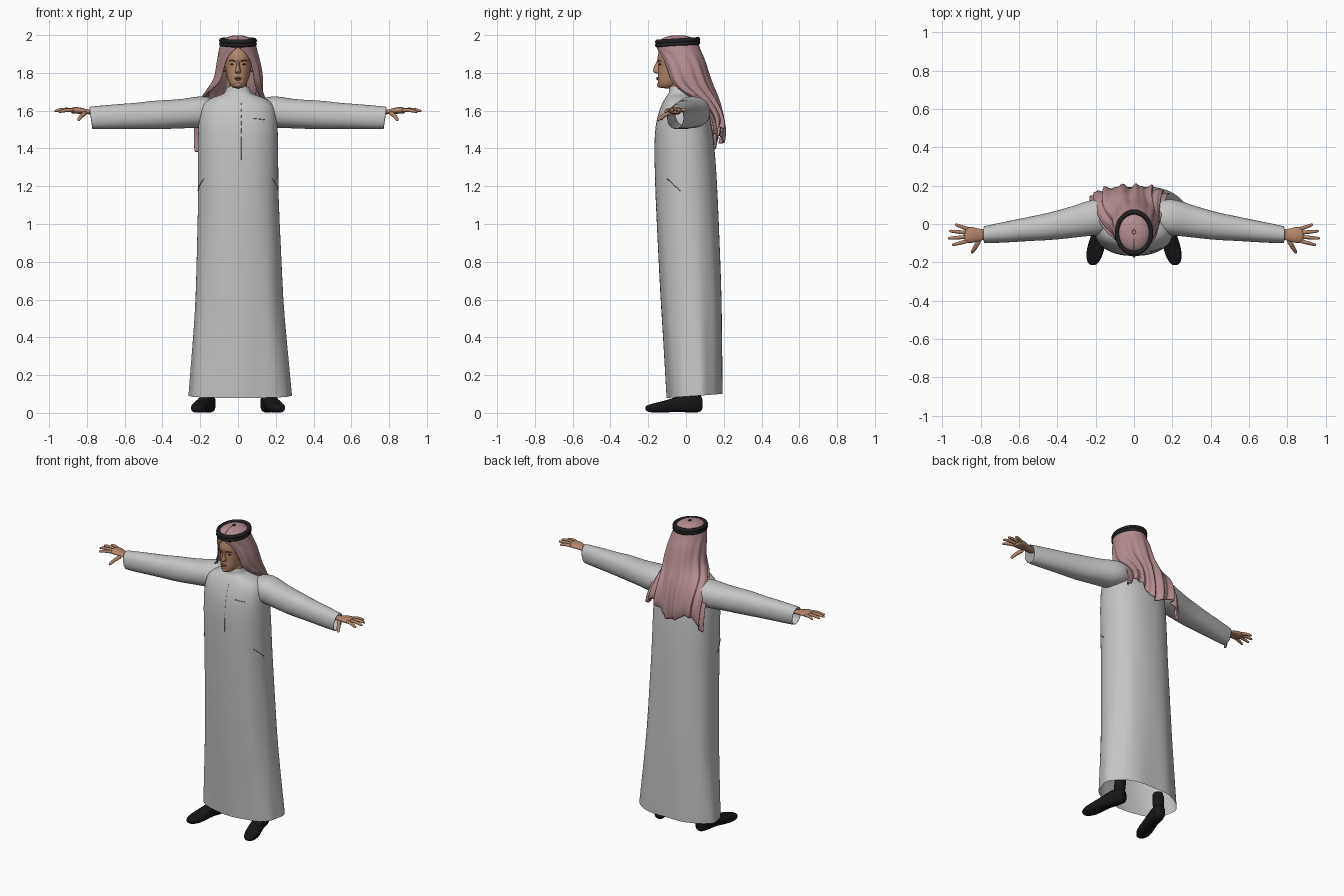
import bpy, bmesh
from math import sin, cos, pi, radians
from mathutils import Vector

if "Cube" in bpy.data.objects:
    bpy.data.objects.remove(bpy.data.objects["Cube"])


def material(name, r, g, b):
    m = bpy.data.materials.new(name)
    m.use_nodes = True
    m.diffuse_color = (r, g, b, 1)
    node = m.node_tree.nodes["Principled BSDF"]
    node.inputs["Base Color"].default_value = (r, g, b, 1)
    node.inputs["Roughness"].default_value = 0.8
    return m


CLOTH = material("pale robe cloth", 0.56, 0.56, 0.56)
SEAM = material("seam grey", 0.2, 0.2, 0.2)
PINK = material("dusty pink cloth", 0.46, 0.27, 0.28)
SKIN = material("tan skin", 0.45, 0.24, 0.15)
LIP = material("lip brown", 0.33, 0.14, 0.1)
BLACK = material("black leather", 0.008, 0.008, 0.009)
CORD = material("black cord", 0.015, 0.015, 0.015)
BROWN = material("dark brown hair", 0.04, 0.025, 0.018)


def finish(ob, mat, mirror=False, levels=1, thick=0):
    ob.data.materials.append(mat)
    for f in ob.data.polygons:
        f.use_smooth = True
    if mirror:
        ob.modifiers.new("Mirror", "MIRROR").use_mirror_merge = False
    if thick:
        ob.modifiers.new("Solidify", "SOLIDIFY").thickness = thick
    if levels:
        sub = ob.modifiers.new("Subdivision", "SUBSURF")
        sub.levels = sub.render_levels = levels
    return ob


def loft(name, rings, mat, closed=True, caps=True, **kw):
    """Skin a list of equal-length point rings."""
    bm = bmesh.new()
    rows = [[bm.verts.new(p) for p in r] for r in rings]
    n = len(rows[0])
    for a, b in zip(rows, rows[1:]):
        for i in range(n if closed else n - 1):
            j = (i + 1) % n
            bm.faces.new((a[i], a[j], b[j], b[i]))
    if caps:
        bm.faces.new(rows[0][::-1])
        bm.faces.new(rows[-1])
    bmesh.ops.recalc_face_normals(bm, faces=bm.faces)
    me = bpy.data.meshes.new(name)
    bm.to_mesh(me)
    bm.free()
    ob = bpy.data.objects.new(name, me)
    bpy.context.collection.objects.link(ob)
    return finish(ob, mat, **kw)


def ring(c, a, b, n=16, power=2.0):
    """Superellipse about c with half-axis vectors a and b."""
    pts = []
    for i in range(n):
        t = 2 * pi * i / n
        u, v = cos(t), sin(t)
        u = (abs(u) ** (2 / power)) * (1 if u > 0 else -1)
        v = (abs(v) ** (2 / power)) * (1 if v > 0 else -1)
        pts.append(Vector(c) + Vector(a) * u + Vector(b) * v)
    return pts


def level(z, w, yf, yb, n=24, power=2.0, cx=0):
    return ring((cx, (yf + yb) / 2, z), (w, 0, 0), (0, (yb - yf) / 2, 0), n, power)


def tube(name, pts, radii, mat, n=8, flat=1.0, **kw):
    """Tapered tube through points, optionally flattened in height."""
    pts = [Vector(p) for p in pts]
    rings = []
    for i, p in enumerate(pts):
        d = (pts[min(i + 1, len(pts) - 1)] - pts[max(i - 1, 0)]).normalized()
        up = Vector((0, 0, 1)) if abs(d.z) < 0.9 else Vector((0, 1, 0))
        side = d.cross(up).normalized()
        rings.append(ring(p, side * radii[i], side.cross(d) * radii[i] * flat, n))
    return loft(name, rings, mat, **kw)


# Robe body: height, half width, front y, back y
robe_rows = [(0.09, .272, -.10, .197), (0.12, .27, -.102, .197), (0.4, .247, -.12, .193),
             (0.6, .232, -.135, .19), (0.85, .224, -.148, .18), (1.15, .212, -.163, .168),
             (1.35, .214, -.168, .157), (1.48, .212, -.167, .143), (1.56, .208, -.155, .13),
             (1.62, .2, -.135, .112), (1.66, .165, -.115, .085), (1.682, .1, -.1, .05),
             (1.69, .068, -.09, .025), (1.72, .062, -.09, .02), (1.725, .058, -.086, .016)]
robe_rings = []
for z, w, yf, yb in robe_rows:
    k = max(0, 1 - z / 1.3)
    pts = level(z, w, yf, yb, 40, 2.3, 0.012 * k)
    mid = Vector((0, (yf + yb) / 2, z))
    for i, p in enumerate(pts):
        t = 2 * pi * i / 40
        fold = 1 + 0.022 * k * sin(7 * t + 2 * z) + 0.012 * k * sin(11 * t - 3 * z)
        pts[i] = mid + (p - mid) * fold
        pts[i].z = z + (0.012 * sin(t - pi) * -1 * k if z < 0.3 else 0)
    robe_rings.append(pts)
robe = loft("robe_body", robe_rings, CLOTH, caps=False)

# Sleeves: x, centre y, centre z, half depth, half height
sleeve_rows = [(.10, .035, 1.6, .075, .06), (.17, .037, 1.597, .095, .082),
               (.22, .033, 1.59, .096, .085), (.28, .02, 1.585, .088, .078),
               (.36, .002, 1.58, .08, .077), (.45, -.014, 1.577, .072, .077),
               (.52, -.022, 1.572, .066, .07), (.6, -.033, 1.57, .06, .068),
               (.7, -.046, 1.565, .053, .064), (.775, -.055, 1.562, .046, .06),
               (.783, -.056, 1.562, .044, .058), (.77, -.055, 1.562, .042, .055)]
loft("sleeves", [ring((x + 0.0, y, z), (0, dy, 0), (0.008, 0, dz), 20, 2.2)
                 for x, y, z, dy, dz in sleeve_rows], CLOTH, caps=False, mirror=True)


# Seams laid on the robe surface by casting rays at it
bpy.context.view_layer.update()
graph = bpy.context.evaluated_depsgraph_get()
robe_eval = robe.evaluated_get(graph)


def seam(name, a, b, direction, r=0.0022, mirror=False):
    d, pts = Vector(direction), []
    for i in range(9):
        o = Vector(a).lerp(Vector(b), i / 8) - d
        hit, loc, _, _ = robe_eval.ray_cast(o, d)
        if hit:
            pts.append(loc)
    if len(pts) > 2:
        tube(name, pts, [r] * len(pts), SEAM, n=6, levels=0, mirror=mirror)


seam("chest_placket_seam", (0.018, 0, 1.64), (0.018, 0, 1.34), (0, 1, 0), 0.001)
seam("chest_pocket_seam", (.08, 0, 1.56), (.14, 0, 1.553), (0, 1, 0))
seam("side_pocket_seams", (0, -.1, 1.24), (0, -.03, 1.175), (-1, 0, 0), mirror=True)

# Hands: palm, four fingers and thumb
tube("palms", [(.74, -.053, 1.585), (.785, -.055, 1.592), (.815, -.057, 1.597),
               (.85, -.058, 1.602), (.875, -.056, 1.601), (.885, -.055, 1.6)],
     [.026, .027, .036, .045, .043, .03], SKIN, n=12, flat=0.42, mirror=True)
fingers = {"index": ((.865, -.088, 1.602), (.95, -.11, 1.592)),
           "middle": ((.87, -.067, 1.603), (.972, -.075, 1.598)),
           "ring": ((.87, -.046, 1.602), (.966, -.036, 1.6)),
           "little": ((.86, -.028, 1.6), (.935, -.002, 1.6)),
           "thumb": ((.805, -.082, 1.59), (.847, -.152, 1.548))}
for name, (a, b) in fingers.items():
    a, b = Vector(a), Vector(b)
    r = 0.013 if name == "thumb" else 0.0108
    tube(name + "_fingers", [a.lerp(b, t) + Vector((0, 0, 0.006 * sin(pi * t)))
                             for t in (0, .3, .6, .9, 1)],
         [r * 1.1, r, r * .95, r * .8, r * .4], SKIN, mirror=True)

# Neck and head: height, half width, front y, back y
tube("neck", [(0, -.03, 1.66), (0, -.038, 1.7), (0, -.05, 1.78)], [.05, .05, .052], SKIN, n=16)
head_rows = [(1.718, .018, -.132, -.07), (1.724, .032, -.143, -.06), (1.74, .045, -.149, -.03),
             (1.765, .056, -.15, .02), (1.79, .063, -.148, .04), (1.82, .068, -.147, .05),
             (1.848, .07, -.146, .058), (1.866, .071, -.153, .06), (1.9, .072, -.15, .06),
             (1.94, .068, -.138, .05), (1.96, .05, -.11, .02)]
loft("head", [level(*r, power=2.25) for r in head_rows], SKIN)

# Nose: height, half width, tip y
loft("nose", [ring((0, -.135, z), (w, 0, 0), (0, -.135 - y, 0), 12)
              for z, w, y in [(1.796, .009, -.155), (1.8, .017, -.167), (1.808, .018, -.178),
                              (1.816, .014, -.179), (1.835, .01, -.168),
                              (1.858, .009, -.157), (1.872, .008, -.148)]], SKIN)


def blob(name, c, s, mat, mirror=False):
    loft(name, [ring((c[0], c[1], c[2] + s[2] * sin(t)), (s[0] * cos(t), 0, 0),
                     (0, s[1] * cos(t), 0), 12)
                for t in (-1.4, -.9, -.45, 0, .45, .9, 1.4)], mat, mirror=mirror)


blob("eyes", (.029, -.134, 1.845), (.012, .009, .005), BROWN, True)
tube("eyebrows", [(.013, -.153, 1.861), (.03, -.149, 1.867), (.05, -.133, 1.862)],
     [.003, .004, .002], BROWN, n=6, mirror=True)
blob("upper_lip", (0, -.149, 1.773), (.022, .01, .005), LIP)
blob("lower_lip", (0, -.147, 1.765), (.018, .01, .005), LIP)
blob("chin", (0, -.138, 1.737), (.021, .016, .015), SKIN)
blob("ears", (.073, -.04, 1.835), (.01, .02, .03), SKIN, True)

# Headscarf: height, right and left half widths, centre y, half depth, spread, hem share
scarf_rows = [(2.0, .006, .006, -.042, .008, 180, 0), (1.997, .04, .04, -.042, .05, 180, 0),
              (1.982, .075, .075, -.043, .09, 180, 0), (1.955, .094, .094, -.044, .113, 180, 0),
              (1.93, .1, .1, -.042, .114, 179, 0), (1.9, .107, .108, -.03, .118, 152, 0),
              (1.85, .115, .12, -.015, .12, 144, 0), (1.79, .12, .13, 0, .122, 140, 0),
              (1.74, .14, .13, .012, .125, 137, 0), (1.69, .185, .13, .04, .12, 118, 0),
              (1.63, .215, .15, .1, .08, 95, 0), (1.61, .22, .165, .132, .065, 88, .35),
              (1.6, .22, .175, .142, .062, 85, .7), (1.6, .215, .18, .14, .052, 85, 1)]
COLS = 72
scarf_rings = []
for i, (z, wr, wl, cy, ry, spread, k) in enumerate(scarf_rows):
    amp = 0.0022 * max(0, i - 4)
    pts = []
    for j in range(COLS + 1):
        s = 2 * j / COLS - 1
        t = s * radians(spread)
        hem = 1.46 + 0.05 * s - 0.035 * cos(2 * pi * s)
        pleat = amp * (0.6 * sin(23 * s) + 0.4 * sin(37 * s + 1))
        w = (wl if s > 0 else wr) + pleat
        pts.append((w * sin(t), cy + (ry + pleat) * cos(t), z * (1 - k) + hem * k))
    scarf_rings.append(pts)
loft("headscarf", scarf_rings, PINK, closed=False, caps=False, thick=0.004)

# Doubled head cord
for name, z in (("lower_head_cord", 1.953), ("upper_head_cord", 1.971)):
    bpy.ops.mesh.primitive_torus_add(major_radius=.099, minor_radius=.0125, major_segments=40,
                                     minor_segments=10, location=(0, -.044, z),
                                     rotation=(0.06, 0, 0))
    cord = bpy.context.object
    cord.name = name
    cord.scale = (0.9, 1.08, 1)
    finish(cord, CORD, levels=0)

# Shoes: lofted from heel to toe along an outward-turned axis
heel, toe = Vector((.145, .085, 0)), Vector((.222, -.215, 0))
axis = (toe - heel).normalized()
side = Vector((-axis.y, axis.x, 0))
shoe_rows = [(0, .022, .02, .075), (.03, .034, 0, .1), (.2, .038, 0, .105), (.36, .036, .004, .1),
             (.5, .04, .005, .08), (.68, .046, 0, .063), (.84, .043, 0, .052),
             (.95, .03, .005, .043), (1, .014, .014, .034)]
loft("shoes", [ring(heel.lerp(toe, t) + Vector((0, 0, (lo + hi) / 2)), side * w,
                    Vector((0, 0, (hi - lo) / 2)), 16, 2.8)
               for t, w, lo, hi in shoe_rows], BLACK, mirror=True)
tube("ankles", [(.155, .045, .05), (.153, .048, .12), (.145, .05, .2)],
     [.036, .036, .04], BLACK, n=12, mirror=True)
